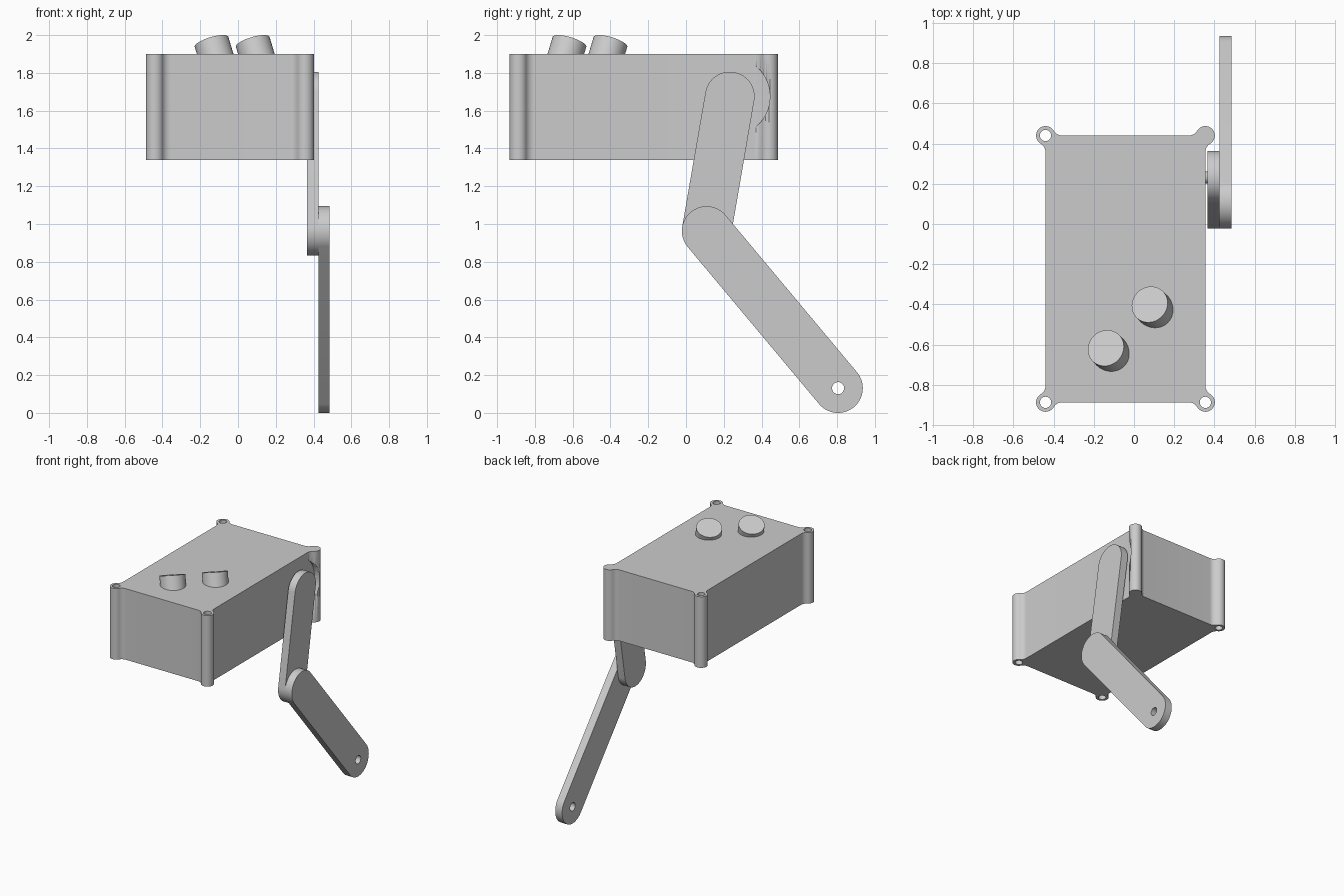
import bpy, bmesh
from math import sin, cos, pi, atan2, hypot, radians
from mathutils import Matrix, Vector

if "Cube" in bpy.data.objects:
    bpy.data.objects.remove(bpy.data.objects["Cube"])

grey = bpy.data.materials.new("plain grey")
grey.use_nodes = True
grey.diffuse_color = (0.6, 0.6, 0.6, 1)
grey.node_tree.nodes["Principled BSDF"].inputs["Base Color"].default_value = (0.6, 0.6, 0.6, 1)


def arc(cx, cy, r, a0, a1, n=16):
    steps = [a0 + (a1 - a0) * i / n for i in range(n + 1)]
    return [Vector((cx + r * cos(a), cy + r * sin(a))) for a in steps]


def circle(cx, cy, r, n=48):
    return arc(cx, cy, r, 0, 2 * pi, n)[:-1]


def plate(name, loops, thickness, matrix):
    """Extrude a flat outline (further loops are holes), centred on its plane."""
    curve = bpy.data.curves.new(name, 'CURVE')
    curve.dimensions, curve.fill_mode = '2D', 'BOTH'
    curve.extrude = thickness / 2
    for loop in loops:
        spline = curve.splines.new('POLY')
        spline.points.add(len(loop) - 1)
        for point, p in zip(spline.points, loop):
            point.co = (p.x, p.y, 0, 1)
        spline.use_cyclic_u = True
    obj = bpy.data.objects.new(name, curve)
    bpy.context.collection.objects.link(obj)
    bpy.ops.object.select_all(action='DESELECT')
    obj.select_set(True)
    bpy.context.view_layer.objects.active = obj
    bpy.ops.object.convert(target='MESH')
    obj = bpy.context.object
    obj.name = name
    bm = bmesh.new()
    bm.from_mesh(obj.data)
    bmesh.ops.remove_doubles(bm, verts=bm.verts, dist=1e-5)
    bmesh.ops.recalc_face_normals(bm, faces=bm.faces)
    bm.to_mesh(obj.data)
    bm.free()
    obj.data.transform(matrix)
    obj.data.materials.clear()
    obj.data.materials.append(grey)
    bpy.ops.object.shade_smooth_by_angle(angle=radians(30))
    return obj


def sideways(x):
    """Plane whose outline axes are world y and z, facing +x."""
    return Matrix(((0, 0, 1, x), (1, 0, 0, 0), (0, 1, 0, 0), (0, 0, 0, 1)))


# Box with a round screw post blended into each corner
POST, FILLET = 0.047, 0.05
D = ((POST + FILLET) ** 2 - FILLET ** 2) ** 0.5
lean = atan2(D, FILLET)
corner = (arc(FILLET, -D, FILLET, pi, pi - lean, 10)
          + arc(0, 0, POST, -lean, pi / 2 + lean, 28)[1:-1]
          + arc(-D, FILLET, FILLET, lean - pi / 2, -pi / 2, 10))
posts = [Vector(p) for p in ((0.355, 0.44), (-0.44, 0.44), (-0.44, -0.887), (0.355, -0.887))]
outline = []
for i, post in enumerate(posts):
    outline += [post + Matrix.Rotation(i * pi / 2, 2) @ p for p in corner]
holes = [circle(p.x, p.y, 0.028, 32) for p in posts[1:]]
box = plate("box", [outline] + holes, 0.56, Matrix.Translation((0, 0, 1.62)))

# Round clearance notch in the post beside the arm pivot
SHOULDER, ELBOW, TIP = Vector((0.232, 1.675)), Vector((0.109, 0.963)), Vector((0.805, 0.131))
cutter = plate("notch_cutter", [circle(*SHOULDER, 0.212, 96)], 0.2, sideways(0.456))
cutter.hide_render = True
notch = box.modifiers.new("notch", 'BOOLEAN')
notch.operation, notch.solver, notch.object = 'DIFFERENCE', 'EXACT', cutter
bpy.context.view_layer.objects.active = box
bpy.ops.object.modifier_apply(modifier="notch")
bpy.data.objects.remove(cutter)


# Arm links with rounded ends
def link(name, a, b, x, hole=None):
    d = b - a
    t = atan2(d.y, d.x)
    shape = (arc(*a, 0.131, t + pi / 2, t + 3 * pi / 2, 32)
             + arc(*b, 0.131, t - pi / 2, t + pi / 2, 32))
    return plate(name, [shape] + ([hole] if hole else []), 0.06, sideways(x))


link("upper_arm", SHOULDER, ELBOW, 0.395)
link("lower_arm", ELBOW, TIP, 0.455, circle(*TIP, 0.032, 32))
plate("pivot_shaft", [circle(*SHOULDER, 0.03, 32)], 0.04, sideways(0.35))

# Pair of tilted knobs sunk into the lid
axis = Vector((-0.3, 0.3, 1)).normalized()
tilt = axis.to_track_quat('Z', 'Y').to_matrix().to_4x4()
for side, x, y in (("left", 0.078, -0.4), ("right", -0.14, -0.617)):
    middle = Vector((x, y, 1.964)) - axis * 0.1
    plate(side + "_knob", [circle(0, 0, 0.093)], 0.2, Matrix.Translation(middle) @ tilt)
